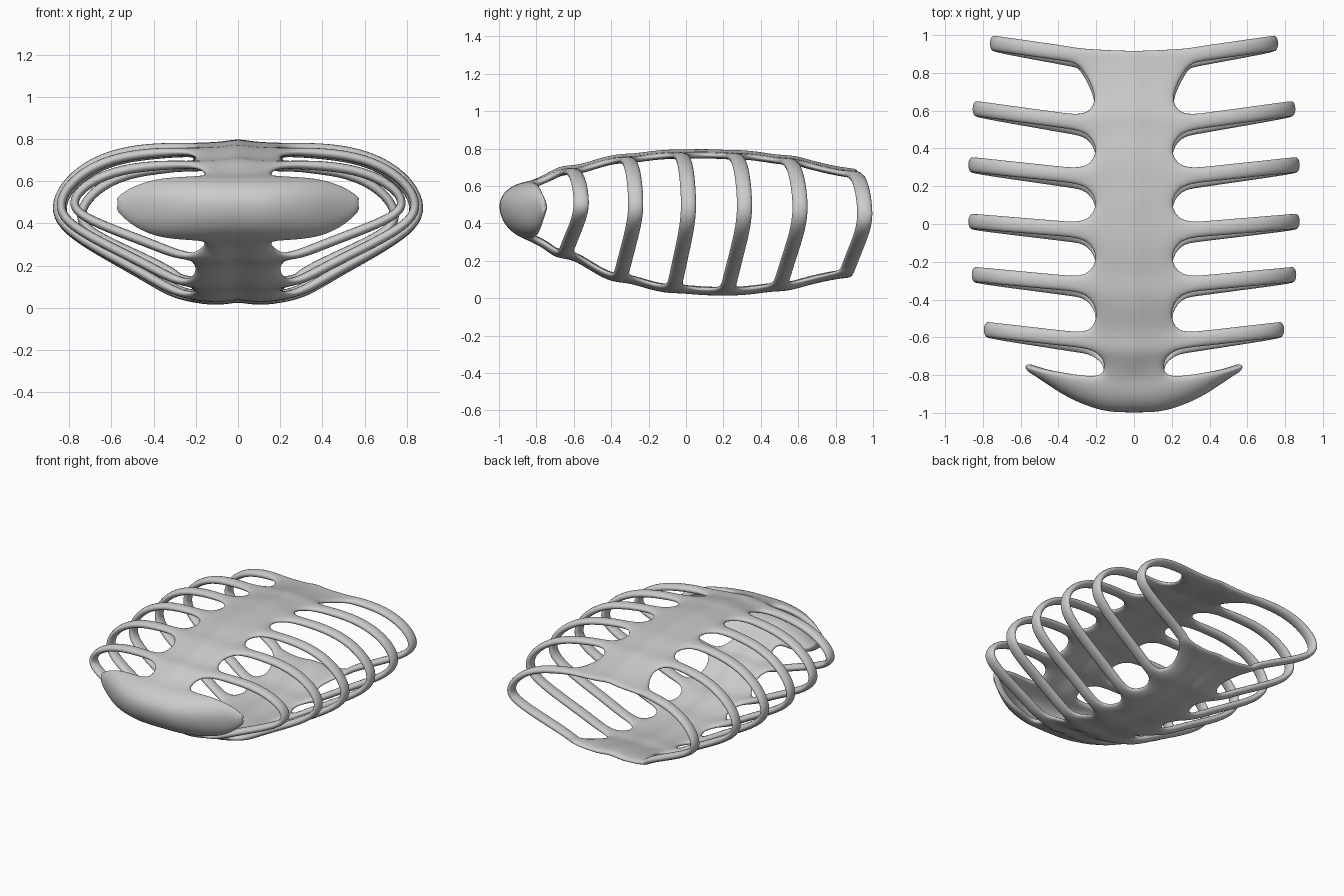
import bpy, bmesh, math

if "Cube" in bpy.data.objects:
    bpy.data.objects.remove(bpy.data.objects["Cube"])

bm = bmesh.new()
thin = bm.verts.layers.deform.verify()


def vert(p, w):
    v = bm.verts.new(p)
    v[thin][0] = w
    return v


def face(vs):
    f = bm.faces.new(vs)
    f.smooth = True


# Rib half-outline: (fraction of half width, fraction of height above/below the widest point)
ARC = [(.45, .98), (.66, .9), (.83, .68), (.95, .35), (1, .0), (.965, -.2),
       (.8, -.42), (.55, -.68), (.39, -.87)]
# Ribs: y, sweep, half width, top z, bottom z, widest z, spine half width
RIBS = [(-.618, .06, .785, .68, .222, .5, .23),
        (-.322, .055, .85, .742, .095, .49, .25),
        (-.035, .05, .868, .765, .038, .48, .25),
        (.25, .065, .868, .762, .025, .48, .25),
        (.532, .08, .845, .735, .048, .475, .25),
        (.888, .07, .752, .665, .118, .44, .29)]


def strip_top(y, zt, s):
    return [vert(p, .75) for p in ((0, y, zt + .018), (.075, y, zt), (s, y, zt - .002))]


def strip_bottom(y, zb, s):
    return [vert(p, .75) for p in ((s, y, zb + .022), (.09, y, zb), (0, y, zb + .025))]


def rib_row(r, off):
    y, sweep, xm, zt, zb, zm, s = r
    y += off
    row = strip_top(y, zt, s)
    for fx, fz in ARC:
        x = fx * xm
        z = zm + fz * ((zt - zm) if fz > 0 else (zm - zb))
        yy = y + sweep * max(0, x - .26) / (xm - .26) + .03 * min(0, fz)
        row.append(vert((x, yy, z), 1))
    return row + strip_bottom(y - .03, zb, s)


def join(a, b):
    for i in range(len(a) - 1):
        face((a[i], a[i + 1], b[i + 1], b[i]))


# Nose cap: C-shaped sections, open at the back, shrinking to the side tips
# x, front y, back y, height factor
NOSE = [(0, -.982, -.81, 1), (.08, -.982, -.81, 1), (.16, -.975, -.81, 1),
        (.28, -.935, -.80, .97), (.39, -.875, -.785, .88), (.48, -.81, -.77, .62),
        (.535, -.775, -.755, .33), (.57, -.752, -.745, .08)]
sections = []
for x, yf, yb, h in NOSE:
    sec = []
    for k in range(9):
        t = math.pi * (.5 - k / 8)
        up = math.sin(t)
        z = .495 + h * up * (.115 if up > 0 else .165)
        back = yb - (.03 if up < -.99 and x < .2 else 0)
        sec.append(vert((x, back + (yf - back) * math.cos(t), z), .8))
    sections.append(sec)
for a, b in zip(sections, sections[1:]):
    join(a, b)

# Ribs, and the two spine strips that join them
prev_top = [s[0] for s in sections[:3]]
prev_bot = [s[8] for s in sections[2::-1]]
prev = (-.81, 0, 0, .615, .33)
for r in RIBS:
    a, b = rib_row(r, -.044), rib_row(r, .044)
    join(a, b)
    first = prev[0] < -.8
    ym = (prev[0] + r[0]) / 2 - (.04 if r[0] > .8 else 0)
    zt, zb = (prev[3] + r[3]) / 2 + .004, (prev[4] + r[4]) / 2 - .004
    s = .155 if first else .19
    mt, mb = strip_top(ym, zt, s), strip_bottom(ym - .03, zb, s)
    for p, m, q in ((prev_top, mt, a[:3]), (prev_bot, mb, a[-3:])):
        join(p, m)
        join(m, q)
    prev_top, prev_bot, prev = b[:3], b[-3:], r
# Slightly concave rear edge
for v in b[:2] + b[-2:]:
    v.co.y -= .012

bmesh.ops.recalc_face_normals(bm, faces=bm.faces[:])
me = bpy.data.meshes.new("rib_cage_frame")
bm.to_mesh(me)
bm.free()
ob = bpy.data.objects.new("rib_cage_frame", me)
bpy.context.collection.objects.link(ob)
ob.vertex_groups.new(name="thickness")

mir = ob.modifiers.new("mirror", 'MIRROR')
mir.merge_threshold = .001
sol = ob.modifiers.new("thickness", 'SOLIDIFY')
sol.thickness = .05
sol.offset = 0
sol.vertex_group = "thickness"
sub = ob.modifiers.new("smooth", 'SUBSURF')
sub.levels = sub.render_levels = 2
